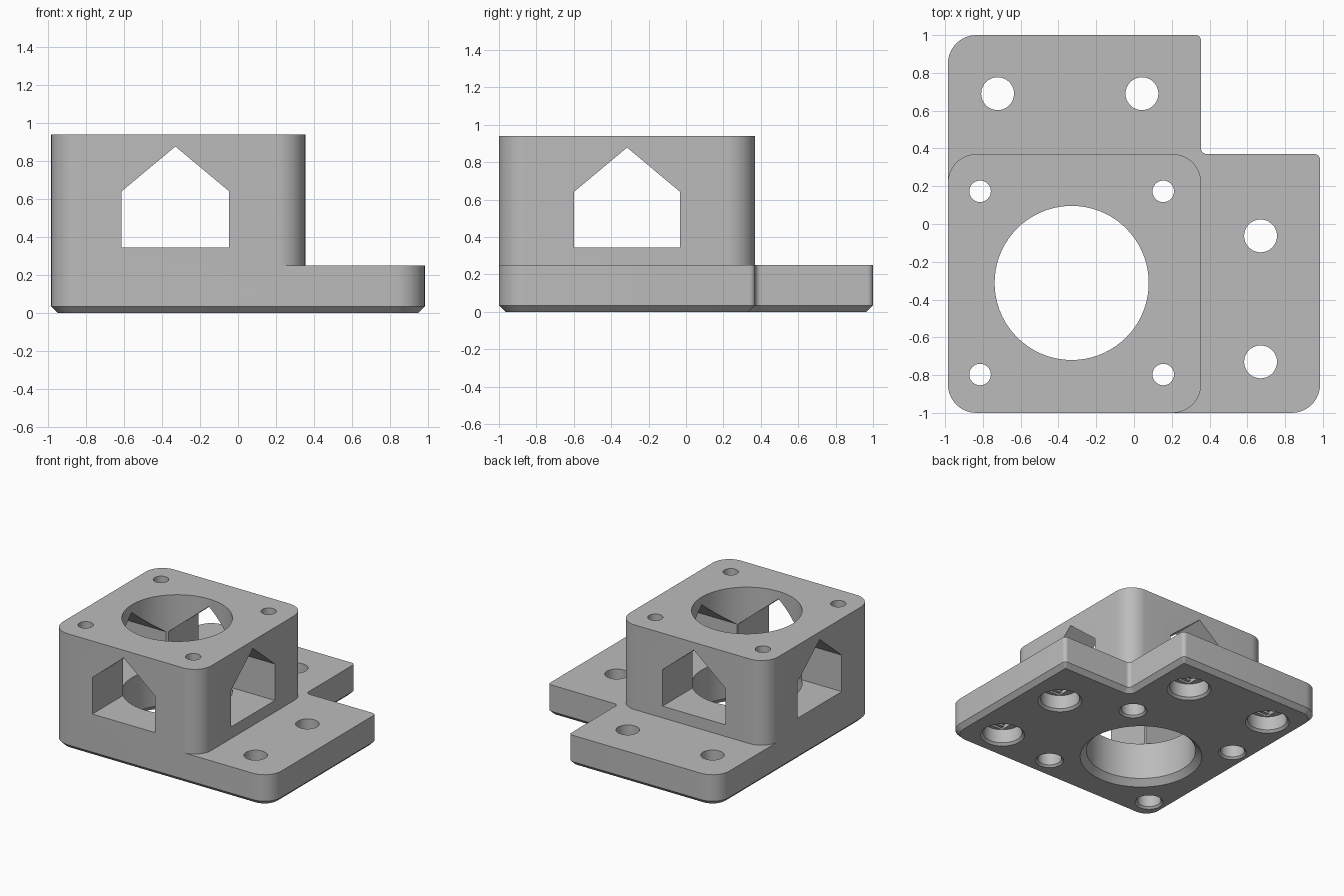
import bpy, bmesh, math
from mathutils import Vector

if "Cube" in bpy.data.objects:
    bpy.data.objects.remove(bpy.data.objects["Cube"])

grey = bpy.data.materials.new("grey plastic")
grey.diffuse_color = (0.5, 0.5, 0.5, 1)
grey.use_nodes = True
grey.node_tree.nodes["Principled BSDF"].inputs["Base Color"].default_value = grey.diffuse_color


def make(name, bm):
    bmesh.ops.recalc_face_normals(bm, faces=bm.faces)
    me = bpy.data.meshes.new(name)
    bm.to_mesh(me)
    bm.free()
    me.materials.append(grey)
    ob = bpy.data.objects.new(name, me)
    bpy.context.collection.objects.link(ob)
    return ob


def rounded(corners, inset=0.0, seg=10):
    """Counter-clockwise right-angled outline with a radius per corner, moved inward by inset."""
    pts = []
    n = len(corners)
    for i, (x, y, r) in enumerate(corners):
        p = Vector((x, y))
        a = (p - Vector(corners[i - 1][:2])).normalized()
        b = (Vector(corners[(i + 1) % n][:2]) - p).normalized()
        side = 1 if a.x * b.y - a.y * b.x > 0 else -1
        p += (b - a) * inset * side
        r = max(r - side * inset, 0.004)
        c = p + (b - a) * r
        for k in range(seg + 1):
            t = math.pi / 2 * k / seg
            pts.append(c + r * (a * math.sin(t) - b * math.cos(t)))
    return pts


def loft(name, rings):
    """Solid through rings of 3D points."""
    bm = bmesh.new()
    vs = [[bm.verts.new(p) for p in ring] for ring in rings]
    n = len(vs[0])
    for lo, hi in zip(vs, vs[1:]):
        for i in range(n):
            j = (i + 1) % n
            bm.faces.new((lo[i], lo[j], hi[j], hi[i]))
    bm.faces.new(vs[0][::-1])
    bm.faces.new(vs[-1])
    return make(name, bm)


def flat(pts, z):
    return [(p[0], p[1], z) for p in pts]


def lathe(name, x, y, profile, seg):
    angles = [2 * math.pi * k / seg for k in range(seg)]
    return loft(name, [[(x + r * math.cos(t), y + r * math.sin(t), z) for t in angles]
                       for r, z in profile])


def box(name, x, y, hx, hy, z0, z1):
    c = [(x - hx, y - hy), (x + hx, y - hy), (x + hx, y + hy), (x - hx, y + hy)]
    return loft(name, [flat(c, z0), flat(c, z1)])


def combine(target, tool, operation):
    mod = target.modifiers.new("combine", 'BOOLEAN')
    mod.operation = operation
    mod.solver = 'EXACT'
    mod.object = tool
    bpy.context.view_layer.objects.active = target
    bpy.ops.object.modifier_apply(modifier=mod.name)
    bpy.data.objects.remove(tool)


# L-shaped base plate with a chamfered underside
L, R, F, B = -0.985, 0.985, -1.0, 1.0
TX, TY, TOP, BASE = 0.355, 0.37, 0.94, 0.25
outline = [(L, F, 0.15), (R, F, 0.15), (R, TY, 0.03), (TX, TY, 0.03), (TX, B, 0.03), (L, B, 0.15)]
body = loft("mount_body", [flat(rounded(outline, 0.035), 0), flat(rounded(outline), 0.035),
                           flat(rounded(outline), BASE)])

# Square tower
square = [(L, F, 0.15), (TX, F, 0.15), (TX, TY, 0.15), (L, TY, 0.15)]
tower = loft("tower", [flat(rounded(square), 0.1), flat(rounded(square), TOP)])
combine(body, tower, 'UNION')

# Central bore, flared at the bottom
CX, CY = -0.33, -0.312
bore = [(0.465, -0.01), (0.408, 0.047), (0.408, TOP + 0.1)]
combine(body, lathe("bore_cutter", CX, CY, bore, 72), 'DIFFERENCE')

# House-shaped tunnels through the tower both ways
house = [(-0.283, 0.345), (0.283, 0.345), (0.283, 0.642), (0, 0.878), (-0.283, 0.642)]
combine(body, loft("front_tunnel_cutter", [[(CX + u, y, z) for u, z in house] for y in (-1.2, 0.6)]),
        'DIFFERENCE')
combine(body, loft("side_tunnel_cutter", [[(x, CY - 0.003 + u, z) for u, z in house] for x in (-1.2, 0.6)]),
        'DIFFERENCE')

# Tower screw holes, widened from below
deep = [(0.115, -0.01), (0.09, 0.015), (0.09, 0.6), (0.057, 0.6), (0.057, TOP + 0.1)]
for sx in (-1, 1):
    for sy in (-1, 1):
        combine(body, lathe("screw_cutter", CX + sx * 0.485, CY + sy * 0.485, deep, 32), 'DIFFERENCE')

# Flange screw holes with stepped counterbores
bolt = [(0.175, -0.01), (0.147, 0.018), (0.147, 0.13), (0.087, 0.13), (0.087, BASE + 0.1)]
for x, y in ((-0.722, 0.69), (0.042, 0.69), (0.67, -0.063), (0.67, -0.73)):
    combine(body, lathe("bolt_cutter", x, y, bolt, 40), 'DIFFERENCE')
    combine(body, box("slot_cutter", x, y, 0.09, 0.115, 0.1, 0.145), 'DIFFERENCE')
    combine(body, box("square_cutter", x, y, 0.09, 0.09, 0.1, 0.16), 'DIFFERENCE')

# Smooth rounded walls, crisp edges
body.select_set(True)
bpy.context.view_layer.objects.active = body
bpy.ops.object.shade_smooth_by_angle(angle=math.radians(30))
